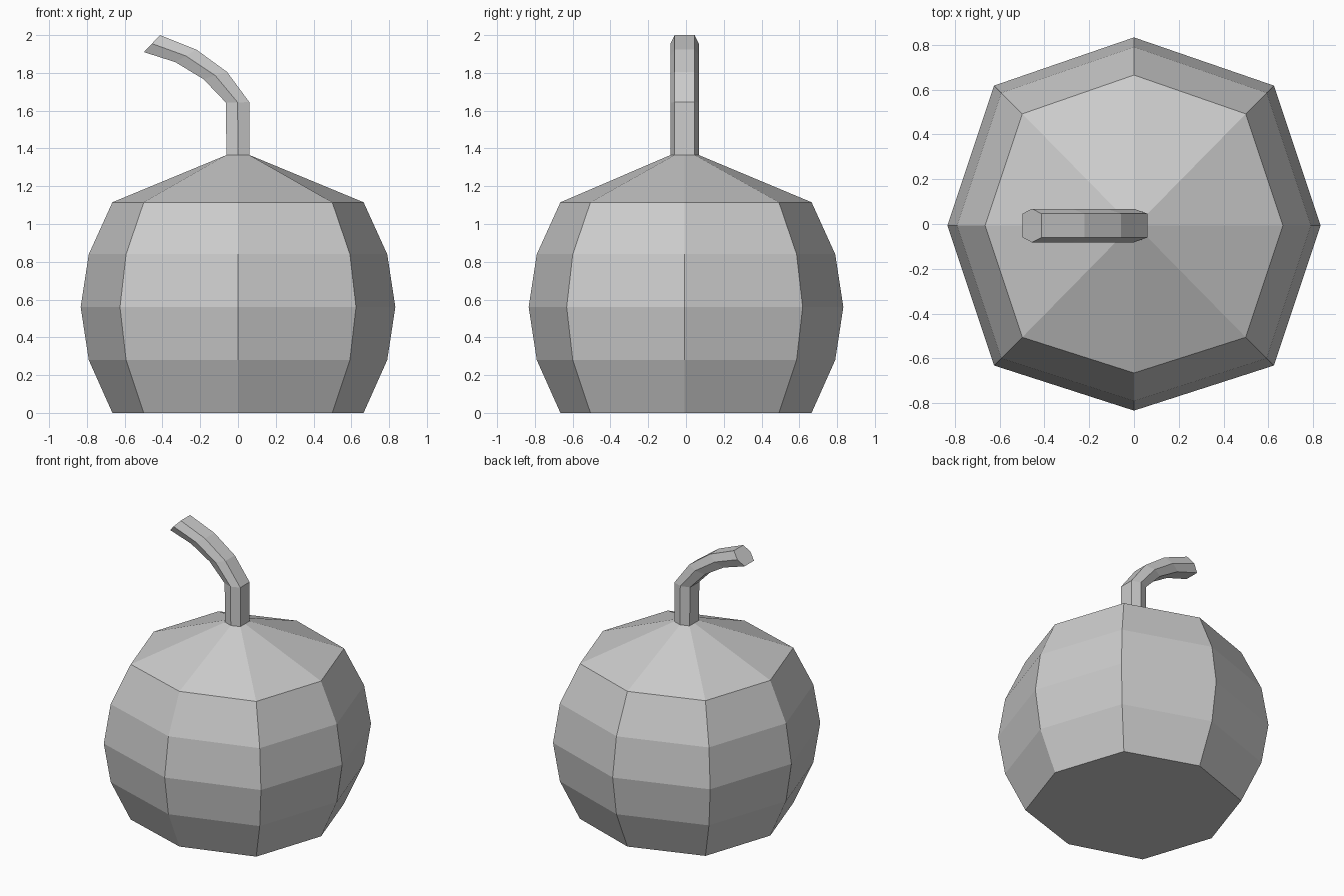
import bpy

if "Cube" in bpy.data.objects:
    bpy.data.objects.remove(bpy.data.objects["Cube"])

YC = -0.007  # slight front/back offset of the side corners


def loft(name, rings):
    """Skin a stack of equal-count rings and cap both ends."""
    n = len(rings[0])
    verts = [v for ring in rings for v in ring]
    faces = [(k * n + i, k * n + (i + 1) % n, (k + 1) * n + (i + 1) % n, (k + 1) * n + i)
             for k in range(len(rings) - 1) for i in range(n)]
    faces.append(tuple(reversed(range(n))))
    faces.append(tuple(range((len(rings) - 1) * n, len(rings) * n)))
    mesh = bpy.data.meshes.new(name)
    mesh.from_pydata(verts, [], faces)
    mesh.update()
    obj = bpy.data.objects.new(name, mesh)
    bpy.context.collection.objects.link(obj)
    return obj


def body_ring(r, d, z):
    """Eight corners: r along the axes, d on the diagonals."""
    return [(r, YC, z), (d, d + YC, z), (0, r, z), (-d, d + YC, z),
            (-r, YC, z), (-d, YC - d, z), (0, -r, z), (d, YC - d, z)]


# Round body: bulging sides
profile = [(0.665, 0), (0.79, 0.28), (0.833, 0.56), (0.79, 0.84), (0.665, 1.115)]
rings = [body_ring(r, r * 0.75, z) for r, z in profile]
# Cone top closing onto the stem base
z = 1.365
rings.append([(0.061, YC, z), (0.061, 0.053 + YC, z), (0, 0.075 + YC, z),
              (-0.061, 0.053 + YC, z), (-0.061, YC, z), (-0.061, YC - 0.053, z),
              (0, YC - 0.075, z), (0.061, YC - 0.053, z)])
loft("body", rings)

# Bent six-sided stem: outer and inner edge of each section in x, z
sections = [((0.061, 1.365), (-0.061, 1.365)), ((0.06, 1.645), (-0.064, 1.643)),
            ((-0.058, 1.805), (-0.183, 1.767)), ((-0.22, 1.923), (-0.332, 1.857)),
            ((-0.413, 2.0), (-0.498, 1.91))]
shape = [(0, -0.053), (0, 0.053), (0.5, 0.075), (1, 0.053), (1, -0.053), (0.5, -0.075)]
loft("stem", [[(a[0] + (b[0] - a[0]) * t, y + YC, a[1] + (b[1] - a[1]) * t)
               for t, y in shape] for a, b in sections])
